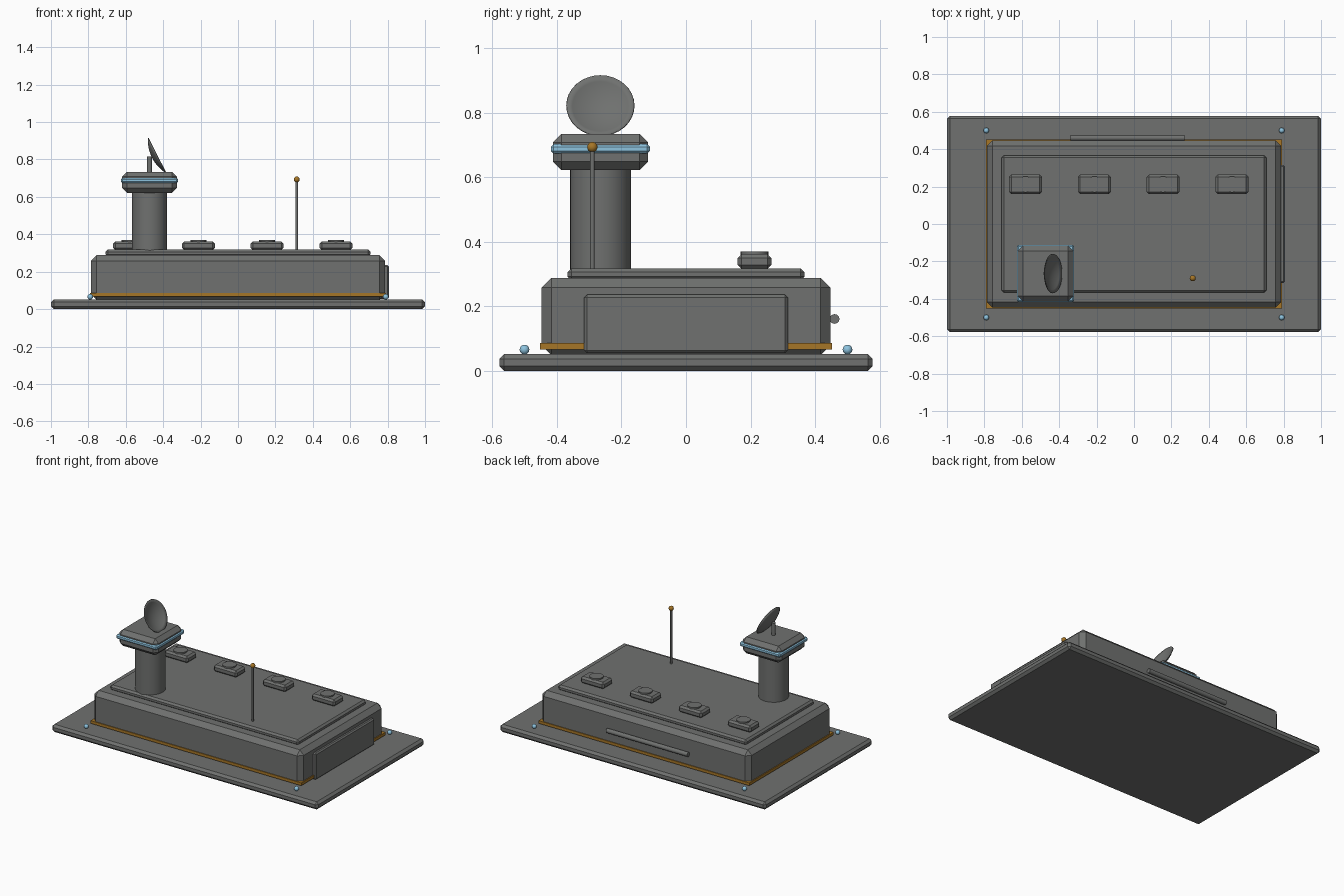
import bpy, math
from mathutils import Vector, Matrix

if "Cube" in bpy.data.objects:
    bpy.data.objects.remove(bpy.data.objects["Cube"])


def material(name, rgb):
    m = bpy.data.materials.new(name)
    m.diffuse_color = (*rgb, 1)
    m.use_nodes = True
    m.node_tree.nodes["Principled BSDF"].inputs["Base Color"].default_value = m.diffuse_color
    return m


GREY = material("dark_grey", (0.16, 0.165, 0.16))
BLUE = material("light_blue", (0.27, 0.55, 0.74))
AMBER = material("amber", (0.38, 0.18, 0.02))


def finish(name, mat, bevel=0, smooth=False):
    o = bpy.context.object
    o.name = name
    o.data.materials.append(mat)
    if bevel:
        b = o.modifiers.new("Bevel", 'BEVEL')
        b.width = bevel
        b.segments = 1
        b.limit_method = 'ANGLE'
    if smooth:
        bpy.ops.object.shade_smooth_by_angle(angle=math.radians(35))
    return o


def box(name, x, y, z, mat=GREY, bevel=0):
    """Box from (low, high) ranges on each axis."""
    c = [(a + b) / 2 for a, b in (x, y, z)]
    bpy.ops.mesh.primitive_cube_add(size=1, location=c)
    o = bpy.context.object
    o.data.transform(Matrix.Diagonal((x[1] - x[0], y[1] - y[0], z[1] - z[0], 1)))
    return finish(name, mat, bevel)


def rod(name, start, end, r, mat=GREY, sides=24):
    a, b = Vector(start), Vector(end)
    bpy.ops.mesh.primitive_cylinder_add(vertices=sides, radius=r, depth=(b - a).length, location=(a + b) / 2)
    bpy.context.object.rotation_euler = (b - a).to_track_quat('Z', 'Y').to_euler()
    return finish(name, mat, smooth=True)


def ball(name, loc, r, mat):
    bpy.ops.mesh.primitive_uv_sphere_add(segments=16, ring_count=10, radius=r, location=loc)
    return finish(name, mat, smooth=True)


# ground slab, main hall, trim strip and roof panel
box("base_slab", (-1, 1), (-0.578, 0.578), (0, 0.052), bevel=0.015)
box("main_hall", (-0.786, 0.786), (-0.447, 0.447), (0.05, 0.288), bevel=0.03)
box("trim_strip", (-0.792, 0.792), (-0.452, 0.452), (0.067, 0.086), AMBER)
box("roof_panel", (-0.708, 0.708), (-0.367, 0.367), (0.28, 0.318), bevel=0.012)

# side door and rear pipe
box("side_door", (0.75, 0.806), (-0.315, 0.315), (0.055, 0.236), bevel=0.008)
rod("rear_pipe", (-0.34, 0.46, 0.161), (0.27, 0.46, 0.161), 0.015, sides=16)

# roof vents
for i in range(4):
    x = -0.58 + i * 0.368
    box(f"vent_box_{i}", (x - 0.088, x + 0.088), (0.16, 0.264), (0.316, 0.362), bevel=0.012)
    rod(f"vent_cap_{i}", (x, 0.212, 0.34), (x, 0.212, 0.37), 0.043)

# control tower
tx, ty = -0.473, -0.265
rod("tower_shaft", (tx, ty, 0.3), (tx, ty, 0.63), 0.094, sides=32)
box("tower_head", (tx - 0.147, tx + 0.147), (ty - 0.147, ty + 0.147), (0.622, 0.734), bevel=0.026)
band = box("tower_window_band", (tx - 0.153, tx + 0.153), (ty - 0.153, ty + 0.153), (0.673, 0.702), BLUE, 0.008)
rod("dish_post", (tx, ty, 0.72), (tx, ty, 0.817), 0.013, sides=12)

# radar dish: shallow bowl spun from an arc profile, tilted upward
R, D, RINGS, SEG = 0.104, 0.028, 6, 32
verts, faces = [(0, 0, -D)], []
for k in range(1, RINGS + 1):
    r = R * k / RINGS
    for s in range(SEG):
        a = 2 * math.pi * s / SEG
        verts.append((r * math.cos(a), r * math.sin(a), D * ((k / RINGS) ** 2 - 1)))
for s in range(SEG):
    t = (s + 1) % SEG
    faces.append((0, 1 + s, 1 + t))
    for k in range(RINGS - 1):
        p, q = 1 + k * SEG, 1 + (k + 1) * SEG
        faces.append((p + s, q + s, q + t, p + t))
mesh = bpy.data.meshes.new("radar_dish")
mesh.from_pydata(verts, [], faces)
dish = bpy.data.objects.new("radar_dish", mesh)
bpy.context.collection.objects.link(dish)
bpy.ops.object.select_all(action='DESELECT')
dish.select_set(True)
bpy.context.view_layer.objects.active = dish
dish.location = (-0.431, ty, 0.823)
dish.rotation_euler = (0, math.radians(63), 0)
finish("radar_dish", GREY, smooth=True)
shell = dish.modifiers.new("Shell", 'SOLIDIFY')
shell.thickness = 0.004

# antenna with lamp
rod("antenna_mast", (0.314, -0.29, 0.31), (0.314, -0.29, 0.69), 0.007, sides=12)
ball("antenna_lamp", (0.314, -0.29, 0.693), 0.016, AMBER)

# corner ground lights
for sx in (-1, 1):
    for sy in (-1, 1):
        ball("corner_light", (sx * 0.79, sy * 0.5, 0.066), 0.015, BLUE)
